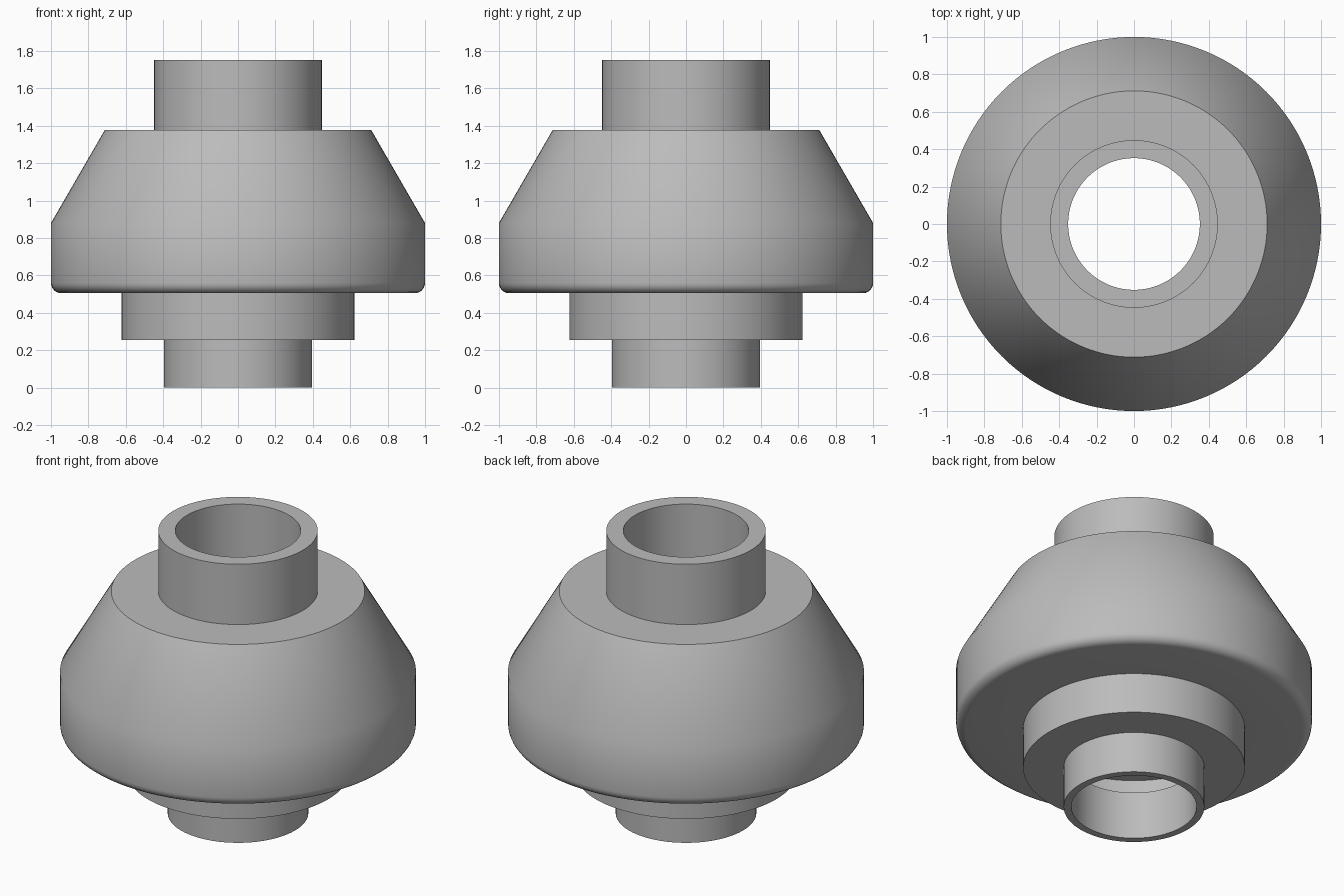
import bpy, bmesh, math

cube = bpy.data.objects.get("Cube")
if cube:
    bpy.data.objects.remove(cube)

SEGMENTS = 128
BORE = 0.352

grey = bpy.data.materials.new("plain grey")
grey.use_nodes = True
colour = (0.5, 0.5, 0.5, 1)
grey.diffuse_color = colour
grey.node_tree.nodes["Principled BSDF"].inputs["Base Color"].default_value = colour


def lathe(name, profile):
    """Spin a closed (radius, height) profile around z."""
    bm = bmesh.new()
    verts = [bm.verts.new((r, 0, z)) for r, z in profile]
    edges = [bm.edges.new((verts[i - 1], verts[i])) for i in range(len(verts))]
    bmesh.ops.spin(bm, geom=verts + edges, cent=(0, 0, 0), axis=(0, 0, 1),
                   angle=math.tau, steps=SEGMENTS, use_merge=True)
    bmesh.ops.remove_doubles(bm, verts=bm.verts, dist=1e-5)
    bmesh.ops.recalc_face_normals(bm, faces=bm.faces)
    mesh = bpy.data.meshes.new(name)
    bm.to_mesh(mesh)
    bm.free()
    mesh.materials.append(grey)
    obj = bpy.data.objects.new(name, mesh)
    bpy.context.collection.objects.link(obj)
    bpy.ops.object.select_all(action='DESELECT')
    obj.select_set(True)
    bpy.context.view_layer.objects.active = obj
    bpy.ops.object.shade_smooth_by_angle(angle=math.radians(40))
    return obj


# Rounded lower rim of the main body
fillet = 0.055
base = 0.505
rim = [(1 - fillet + fillet * math.sin(a), base + fillet - fillet * math.cos(a))
       for a in (math.radians(15 * i) for i in range(7))]

# Lower neck, hollow stepped cup, tapered body and top collar in one turned piece
lathe("turned_hub", [
    (BORE, 0), (0.395, 0),                       # lower neck
    (0.395, 0.255), (0.623, 0.255),              # stepped cup
    (0.623, base), *rim,                         # body underside and rim
    (1, 0.88), (0.712, 1.378),                   # side and taper
    (0.448, 1.378), (0.448, 1.752),              # top collar
    (BORE, 1.752), (BORE, base),                 # bore
    (0.58, base), (0.58, 0.295), (BORE, 0.295),  # cavity inside the cup
])
